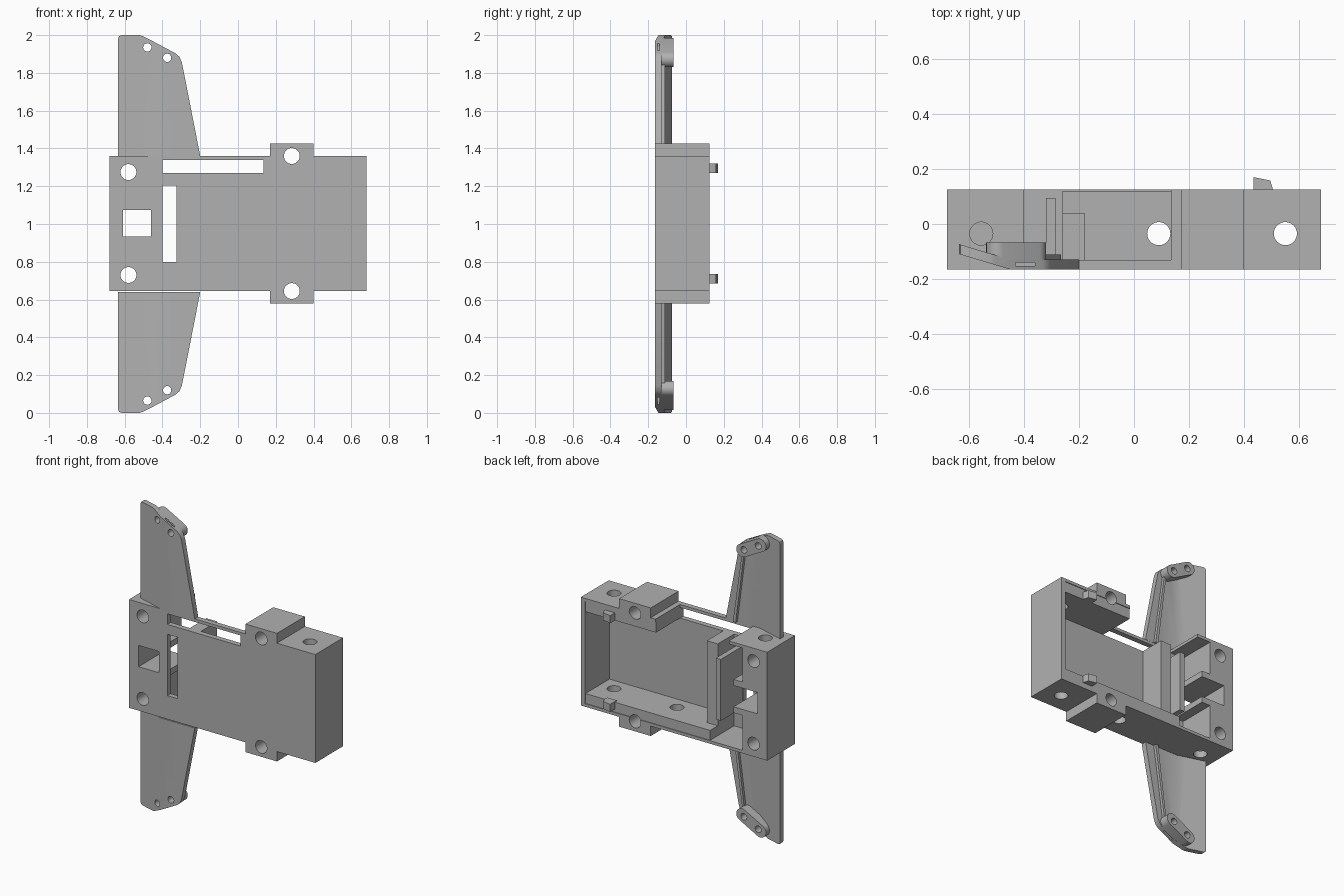
import bpy, bmesh, math
from mathutils import Vector

if "Cube" in bpy.data.objects:
    bpy.data.objects.remove(bpy.data.objects["Cube"])

grey = bpy.data.materials.new("plain grey")
grey.diffuse_color = (0.44, 0.44, 0.44, 1)
grey.use_nodes = True
grey.node_tree.nodes["Principled BSDF"].inputs["Base Color"].default_value = grey.diffuse_color


def make(name, bm):
    bmesh.ops.remove_doubles(bm, verts=bm.verts, dist=1e-5)
    bmesh.ops.recalc_face_normals(bm, faces=bm.faces)
    me = bpy.data.meshes.new(name)
    bm.to_mesh(me)
    bm.free()
    me.materials.append(grey)
    ob = bpy.data.objects.new(name, me)
    bpy.context.collection.objects.link(ob)
    return ob


def prism(name, pts, axis, lo, hi):
    """Extrude a 2D outline along an axis: y takes (x, z), z takes (x, y)."""
    bm = bmesh.new()
    at = (lambda p, t: (p[0], t, p[1])) if axis == 'y' else (lambda p, t: (p[0], p[1], t))
    a = [bm.verts.new(at(p, lo)) for p in pts]
    b = [bm.verts.new(at(p, hi)) for p in pts]
    bm.faces.new(a)
    bm.faces.new(b)
    n = len(pts)
    for i in range(n):
        j = (i + 1) % n
        bm.faces.new((a[i], a[j], b[j], b[i]))
    return make(name, bm)


def box(x0, x1, y0, y1, z0, z1, name="block"):
    return prism(name, [(x0, y0), (x1, y0), (x1, y1), (x0, y1)], 'z', z0, z1)


def rod(u, v, r, axis, lo, hi, n=32):
    pts = [(u + r * math.cos(i * math.tau / n), v + r * math.sin(i * math.tau / n)) for i in range(n)]
    return prism("rod", pts, axis, lo, hi)


def bake(ob):
    dg = bpy.context.evaluated_depsgraph_get()
    me = bpy.data.meshes.new_from_object(ob.evaluated_get(dg))
    ob.modifiers.clear()
    ob.data = me


def combine(ob, other, op):
    m = ob.modifiers.new("bool", 'BOOLEAN')
    m.operation, m.object, m.solver = op, other, 'EXACT'
    bake(ob)
    bpy.data.objects.remove(other)


def add(ob, other):
    combine(ob, other, 'UNION')


def cut(ob, other):
    combine(ob, other, 'DIFFERENCE')


# housing: open-backed tray with side lugs
F, B = -0.165, 0.125
body = box(-0.68, 0.68, F, B, 0.645, 1.36, "housing")
add(body, box(0.17, 0.40, F, B, 0.58, 1.425))
cut(body, box(-0.50, 0.65, -0.13, 0.3, 0.665, 1.34))
cut(body, box(-0.40, 0.135, -0.13, 0.3, 1.30, 1.50))      # open part of the top wall

# thick inner rails, partitions and ledges
add(body, box(-0.26, 0.66, -0.14, 0.12, 0.655, 0.73))
add(body, box(0.135, 0.66, -0.14, 0.12, 1.27, 1.35))
add(body, box(-0.26, -0.18, -0.14, 0.04, 0.72, 1.27))
add(body, box(-0.32, -0.285, -0.14, 0.095, 0.80, 1.205))
for z in (0.895, 1.075):
    add(body, box(-0.51, -0.435, -0.14, B, z, z + 0.04))

# hooked pegs on the rails
peg = [(0.435, 0.10), (0.505, 0.10), (0.505, 0.125), (0.495, 0.158), (0.435, 0.17)]
for z in (0.685, 1.27):
    add(body, prism("peg", peg, 'z', z, z + 0.05))

# windows and screw holes
cut(body, box(-0.61, -0.46, -0.3, 0.3, 0.935, 1.075))
cut(body, box(-0.40, -0.325, -0.3, 0.0, 0.80, 1.205))
cut(body, box(-0.40, 0.135, -0.3, 0.0, 1.27, 1.34))
for x, z in ((0.285, 1.36), (0.285, 0.645), (-0.58, 1.275), (-0.58, 0.73)):
    cut(body, rod(x, z, 0.042, 'y', -0.4, 0.4))
for x in (0.55, 0.09):
    cut(body, rod(x, -0.035, 0.042, 'z', 0.4, 1.6))
for lo, hi in ((0.5, 0.80), (1.21, 1.5)):
    cut(body, rod(-0.555, -0.035, 0.042, 'z', lo, hi))


# wing: bent plate built from columns (x, top z)
cols = [(-0.635, 1.98), (-0.63, 1.995), (-0.615, 2.0), (-0.52, 2.0), (-0.505, 1.995),
        (-0.45, 1.967), (-0.33, 1.903), (-0.31, 1.885), (-0.297, 1.855), (-0.20, 1.36)]
bm = bmesh.new()
rows = []
for x, top in cols:
    y = F + 0.3 * max(0, -0.45 - x)
    rows.append([bm.verts.new(p) for p in ((x, y, 1.36), (x, y, top), (x, y + 0.036, top), (x, y + 0.036, 1.36))])
for a, b in zip(rows, rows[1:]):
    for i in range(4):
        j = (i + 1) % 4
        bm.faces.new((a[i], a[j], b[j], b[i]))
bm.faces.new(rows[0])
bmesh.ops.dissolve_degenerate(bm, dist=1e-5, edges=bm.edges)
wing = make("wings", bm)

# stiffening rib on the back of the wing
rib = prism("wing_ribs", [(-0.285, 1.36), (-0.265, 1.36), (-0.335, 1.86), (-0.35, 1.86)], 'y', -0.14, -0.11)

# rounded pad behind the two tip holes
p, q, r = Vector((-0.495, 1.943)), Vector((-0.362, 1.872)), 0.042
base = math.atan2(q.y - p.y, q.x - p.x)
pill = []
for c, start in ((q, -math.pi / 2), (p, math.pi / 2)):
    for i in range(13):
        t = base + start + math.pi * i / 12
        pill.append((c.x + r * math.cos(t), c.y + r * math.sin(t)))
pad = prism("tip_pads", pill, 'y', -0.14, -0.067)

for ob in (wing, pad):
    for x, z in ((-0.48, 1.935), (-0.375, 1.88)):
        cut(ob, rod(x, z, 0.022, 'y', -0.4, 0.2, 20))
cut(wing, box(-0.43, -0.36, -0.152, -0.138, 1.905, 2.1))     # slit in the tip edge

# mirror the wing parts to the lower side
for ob in (wing, rib, pad):
    for v in ob.data.vertices:
        v.co.z -= 1
    ob.location.z = 1
    m = ob.modifiers.new("mirror", 'MIRROR')
    m.use_axis = (False, False, True)
    m.use_mirror_merge = False
    bake(ob)

# smooth rounded walls, keep edges sharp
for ob in (body, wing, rib, pad):
    bpy.ops.object.select_all(action='DESELECT')
    ob.select_set(True)
    bpy.context.view_layer.objects.active = ob
    bpy.ops.object.shade_smooth_by_angle(angle=math.radians(25))
